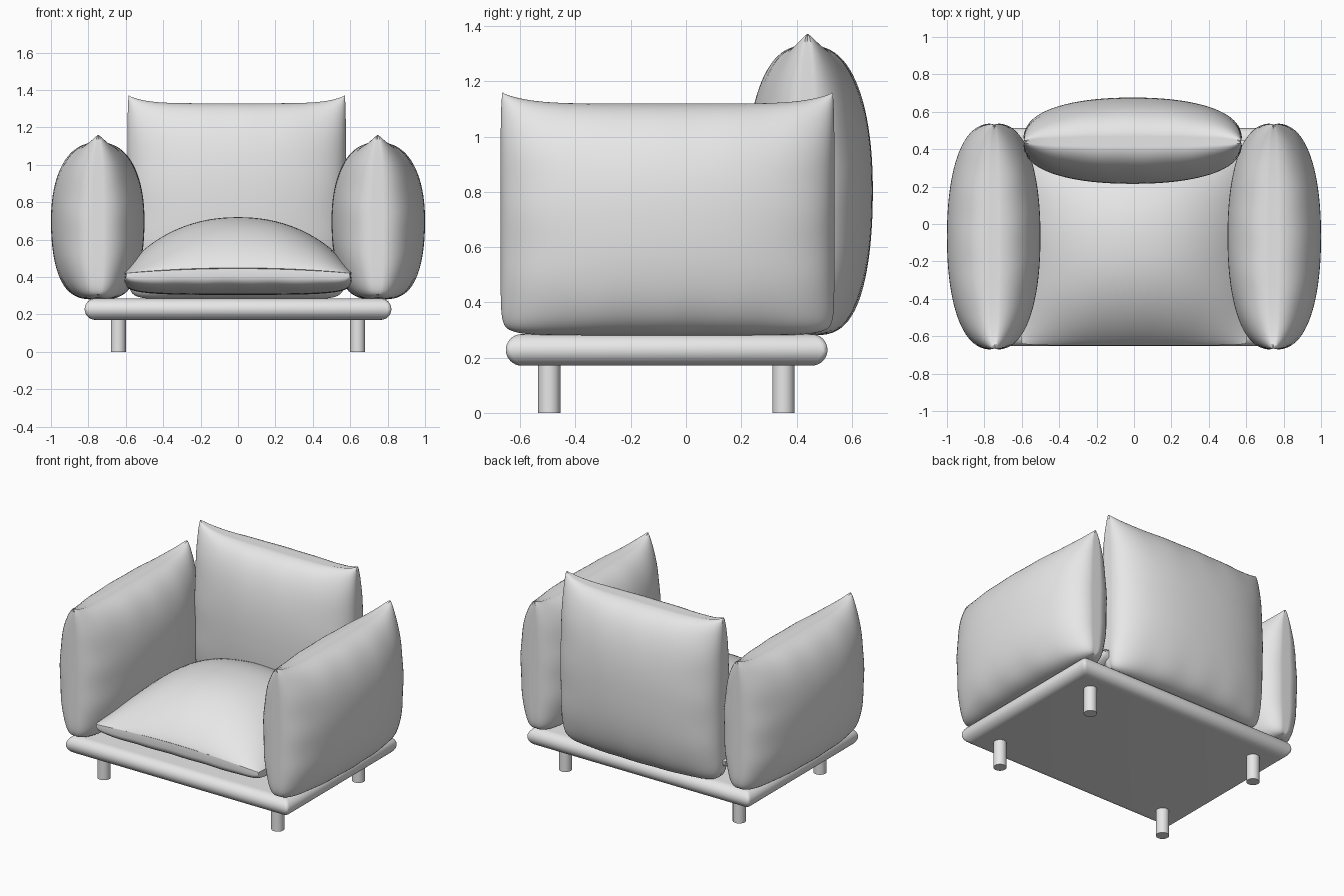
import bpy, bmesh, math
from mathutils import Vector

if "Cube" in bpy.data.objects:
    bpy.data.objects.remove(bpy.data.objects["Cube"], do_unlink=True)

# One plain grey for the whole armchair
GREY = (0.8, 0.8, 0.8, 1)
mat = bpy.data.materials.new("light_grey")
mat.use_nodes = True
mat.diffuse_color = GREY
mat.node_tree.nodes["Principled BSDF"].inputs["Base Color"].default_value = GREY


def finish(name, bm, angle=50):
    bmesh.ops.recalc_face_normals(bm, faces=bm.faces)
    mesh = bpy.data.meshes.new(name)
    bm.to_mesh(mesh)
    bm.free()
    mesh.materials.append(mat)
    ob = bpy.data.objects.new(name, mesh)
    bpy.context.collection.objects.link(ob)
    bpy.ops.object.select_all(action='DESELECT')
    ob.select_set(True)
    bpy.context.view_layer.objects.active = ob
    bpy.ops.object.shade_smooth_by_angle(angle=math.radians(angle))
    return ob


def profile(t, power):
    return max(0, 1 - abs(t) ** 2.2) ** power


def pillow(name, centre, axes, half, thick, end_pow, low_pow, high_pow,
           lift=0.0, trim=0.0, seam_bow=0.0):
    """Two bulging sheets welded along a pinched seam.
    axes: width, height and thickness directions; the power lists hold
    one value for the far sheet and one for the near sheet."""
    au, av, aw = (Vector(a) for a in axes)
    bm = bmesh.new()
    for side in (0, 1):
        sign = 1 if side else -1
        made = bmesh.ops.create_grid(bm, x_segments=48, y_segments=48, size=1)
        for vert in made["verts"]:
            s, t = vert.co.x, vert.co.y
            u, v = math.sin(s * math.pi / 2), math.sin(t * math.pi / 2)
            full = profile(u, end_pow[side])
            full *= profile(v, high_pow[side] if v > 0 else low_pow[side])
            # soft gathers that fade out toward the middle
            fold = math.sin(15 * u + 2 * side) * v ** 4
            fold += math.sin(11 * v + side) * u ** 4
            w = sign * thick[side] * full * (1 + 0.02 * fold)
            if max(abs(s), abs(t)) > 0.999:
                w = 0
            corner = abs(u * v) ** 10
            pu, pv = u * half[0], v * half[1]
            # top corners stand up, bottom corners are rounded
            if v > 0:
                pv += lift * u ** 6 * v ** 4
                pu *= 1 - 0.01 * corner
            else:
                pu -= math.copysign(trim * corner, u)
                pv += trim * corner
            # seam groove
            if abs(s) > 0.999:
                pu -= math.copysign(0.006, u)
            if abs(t) > 0.999:
                pv -= math.copysign(0.006, v)
            w += seam_bow * (1 - u * u)
            vert.co = Vector(centre) + au * pu + av * pv + aw * w
    bmesh.ops.remove_doubles(bm, verts=bm.verts, dist=0.00005)
    return finish(name, bm)


X, Y, Z = (1, 0, 0), (0, 1, 0), (0, 0, 1)

# Arm cushions
for name, side in (("left_arm_cushion", 1), ("right_arm_cushion", -1)):
    pillow(name, (side * 0.747, -0.067, 0.70), (Y, Z, (side, 0, 0)),
           (0.605, 0.42), (0.247, 0.253), (0.4, 0.4), (0.31, 0.31),
           (0.43, 0.43), lift=0.04, trim=0.025)

# Back cushion
pillow("back_cushion", (-0.007, 0.44, 0.805), (X, Z, Y), (0.585, 0.525),
       (0.225, 0.236), (0.4, 0.4), (0.31, 0.31), (0.4, 0.4),
       lift=0.042, trim=0.03)

# Seat cushion, domed above and flat below
pillow("seat_cushion", (0, -0.10, 0.42), (X, Y, Z), (0.61, 0.55),
       (0.14, 0.275), (0.22, 0.8), (0.22, 0.8), (0.22, 0.8),
       trim=0.01, seam_bow=0.025)

# Base slab: half-round edge with tight corners
bm = bmesh.new()
hx, hy, cy, zc, r, chamfer = 0.82, 0.582, -0.07, 0.228, 0.057, 0.02
rings = []
for i in range(17):
    a = math.pi * (i / 16 - 0.5)
    inset = r * (1 - math.cos(a))
    ring = []
    for k, (sx, sy) in enumerate(((1, 1), (-1, 1), (-1, -1), (1, -1))):
        for j in range(4):
            b = math.pi / 2 * (k + j / 3)
            ring.append(bm.verts.new((
                sx * (hx - inset - chamfer) + chamfer * math.cos(b),
                cy + sy * (hy - inset - chamfer) + chamfer * math.sin(b),
                zc + r * math.sin(a))))
    rings.append(ring)
for low, high in zip(rings, rings[1:]):
    n = len(low)
    for j in range(n):
        k = (j + 1) % n
        bm.faces.new((low[j], low[k], high[k], high[j]))
bm.faces.new(rings[0][::-1])
bm.faces.new(rings[-1])
finish("base_slab", bm, 28)

# Legs
for depth, y in (("front", -0.495), ("back", 0.353)):
    for side, x in (("left", 0.64), ("right", -0.64)):
        bm = bmesh.new()
        bmesh.ops.create_cone(bm, cap_ends=True, segments=32, radius1=0.04,
                              radius2=0.04, depth=0.18)
        bmesh.ops.translate(bm, verts=bm.verts, vec=(x, y, 0.09))
        finish(f"{depth}_{side}_leg", bm, 40)
